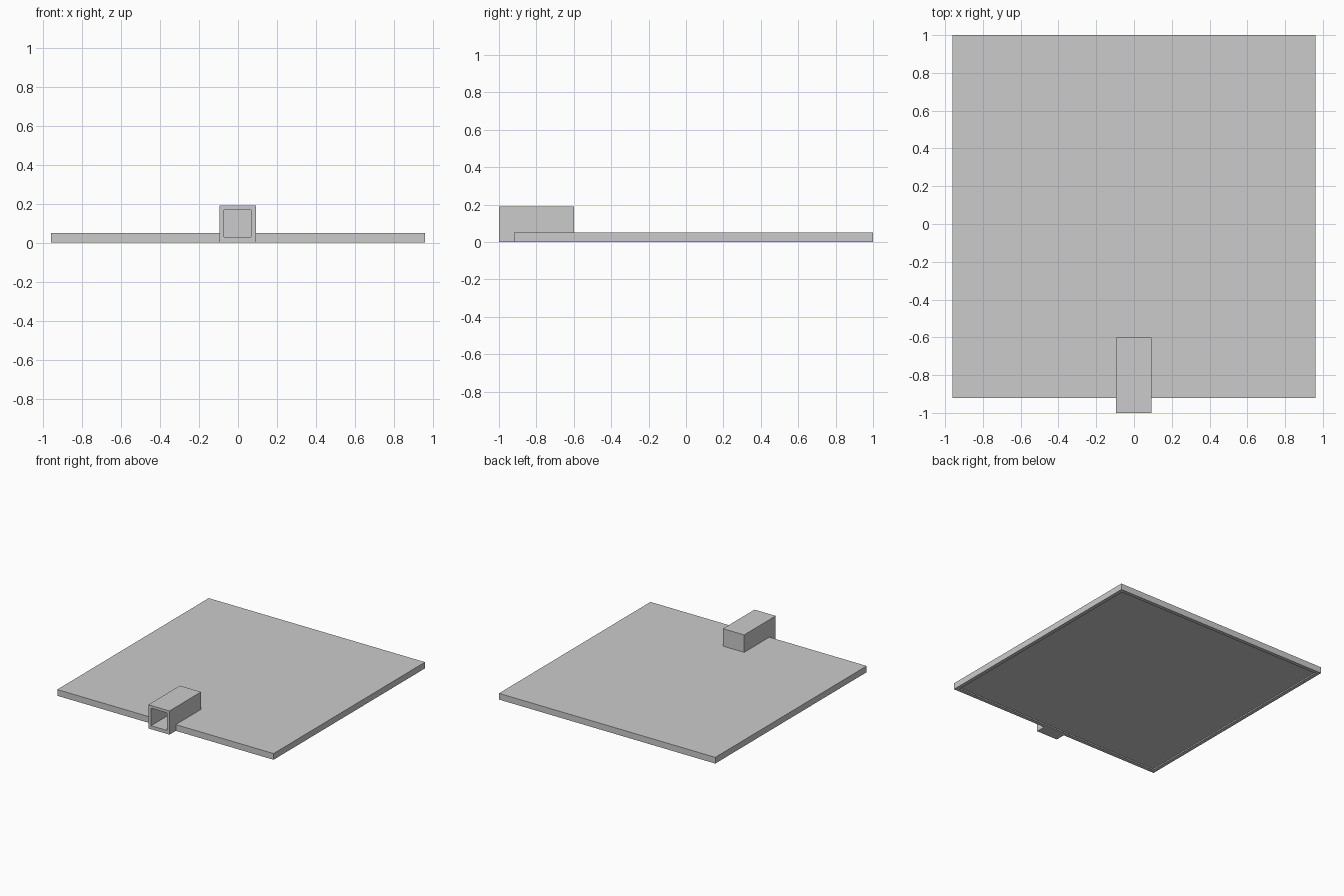
import bpy
import bmesh
from mathutils import Vector

default = bpy.data.objects.get("Cube")
if default:
    bpy.data.objects.remove(default, do_unlink=True)

# Single flat colour
grey = bpy.data.materials.new("light_grey")
grey.use_nodes = True
colour = (0.6, 0.6, 0.6, 1)
grey.diffuse_color = colour
grey.node_tree.nodes["Principled BSDF"].inputs["Base Color"].default_value = colour


def box(name, low, high):
    """Axis-aligned box between two corners."""
    low, high = Vector(low), Vector(high)
    bm = bmesh.new()
    bmesh.ops.create_cube(bm, size=1)
    bmesh.ops.scale(bm, vec=high - low, verts=bm.verts)
    bmesh.ops.translate(bm, vec=(low + high) / 2, verts=bm.verts)
    mesh = bpy.data.meshes.new(name)
    bm.to_mesh(mesh)
    bm.free()
    mesh.materials.append(grey)
    obj = bpy.data.objects.new(name, mesh)
    bpy.context.collection.objects.link(obj)
    return obj


def boolean(obj, other, operation):
    mod = obj.modifiers.new(other.name, 'BOOLEAN')
    mod.operation = operation
    mod.solver = 'EXACT'
    mod.object = other
    other.hide_render = True
    other.hide_set(True)
    other.display_type = 'WIRE'


# Square slab with a blind square socket standing on its front edge
slab = box("base_plate", (-0.96, -0.92, 0), (0.96, 1, 0.05))
socket = box("socket_block", (-0.096, -1, 0), (0.092, -0.6, 0.19))

# Socket bore, and the shallow recess that leaves a rim under the slab
bore = box("bore_cutter", (-0.071, -1.1, 0.028), (0.068, -0.625, 0.168))
recess = box("recess_cutter", (-0.93, -0.89, -0.1), (0.93, 0.97, 0.01))

boolean(slab, socket, 'UNION')
boolean(slab, bore, 'DIFFERENCE')
boolean(slab, recess, 'DIFFERENCE')

# Bake the cuts and drop the helpers
bpy.context.view_layer.update()
graph = bpy.context.evaluated_depsgraph_get()
slab.data = bpy.data.meshes.new_from_object(slab.evaluated_get(graph))
slab.modifiers.clear()
slab.name = "base_plate_with_socket"
for helper in (socket, bore, recess):
    bpy.data.objects.remove(helper, do_unlink=True)
